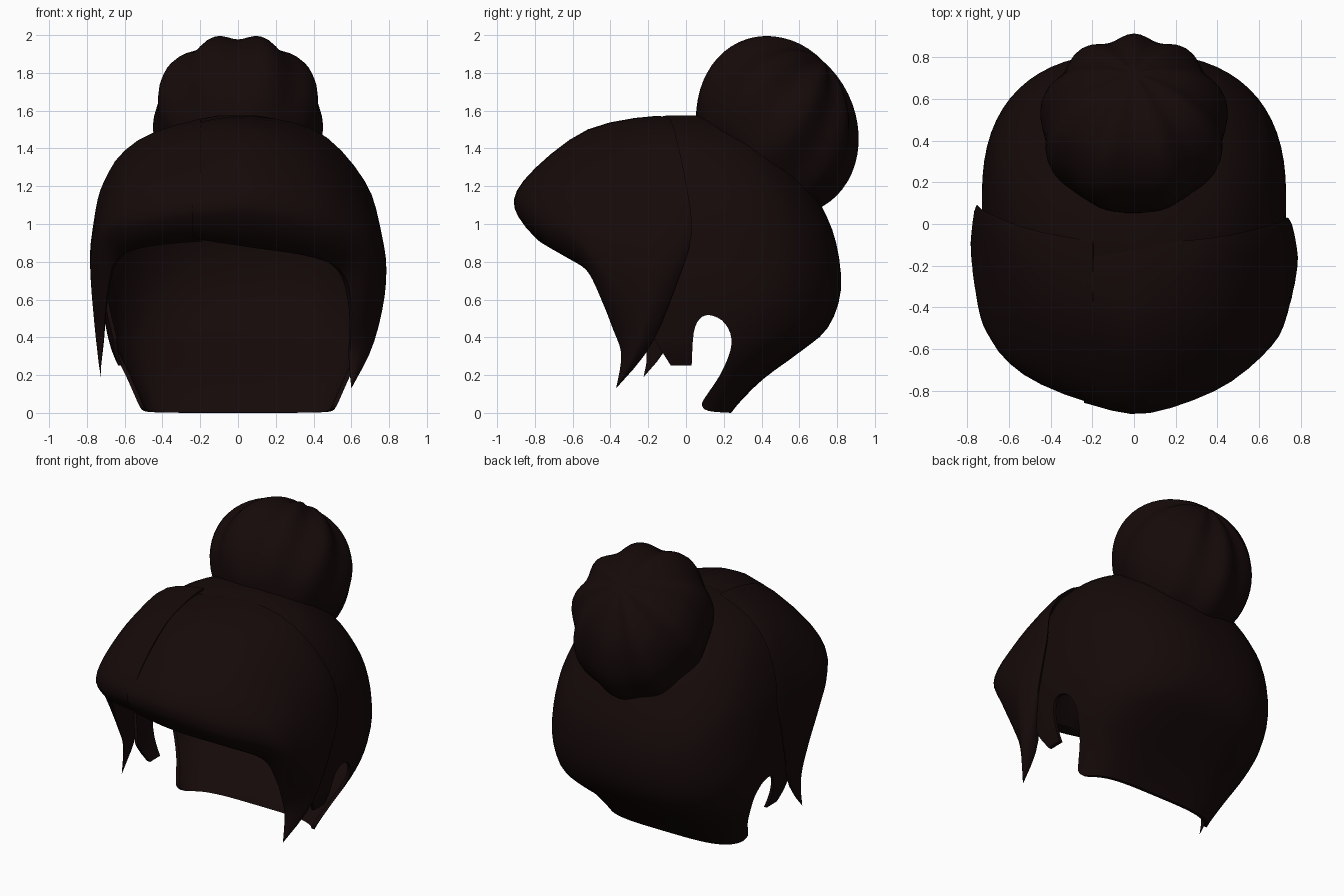
import bpy, bmesh, math
from mathutils import Vector, Matrix

if "Cube" in bpy.data.objects:
    bpy.data.objects.remove(bpy.data.objects["Cube"])

mat = bpy.data.materials.new("dark_brown_hair")
mat.diffuse_color = (0.008, 0.003, 0.003, 1)
mat.use_nodes = True
mat.node_tree.nodes["Principled BSDF"].inputs["Base Color"].default_value = mat.diffuse_color


def make(name, bm):
    bmesh.ops.recalc_face_normals(bm, faces=bm.faces)
    me = bpy.data.meshes.new(name)
    bm.to_mesh(me)
    bm.free()
    ob = bpy.data.objects.new(name, me)
    bpy.context.collection.objects.link(ob)
    me.materials.append(mat)
    return ob


def smooth(ob, deg=45):
    bpy.ops.object.select_all(action='DESELECT')
    ob.select_set(True)
    bpy.context.view_layer.objects.active = ob
    bpy.ops.object.shade_smooth_by_angle(angle=math.radians(deg))


def spline(pts, t, closed=False):
    # Catmull-Rom interpolation
    n = len(pts)
    i = int(math.floor(t)) if closed else min(int(t), n - 2)
    f = t - i
    g = (lambda k: pts[k % n]) if closed else (lambda k: pts[max(0, min(n - 1, k))])
    a, b, c, d = g(i - 1), g(i), g(i + 1), g(i + 2)
    return 0.5 * (2 * b + (c - a) * f + (2 * a - 5 * b + 4 * c - d) * f ** 2
                  + (3 * b - a - 3 * c + d) * f ** 3)


def bridge(bm, rings):
    for r, s in zip(rings, rings[1:]):
        n = len(r)
        for k in range(n):
            bm.faces.new((r[k], r[(k + 1) % n], s[(k + 1) % n], s[k]))


# Fringe: guide lines running from the parting to the side tip
TIP = (.60, -.37, .13)
back = [(-.24, -.15, 1.53), (.05, -.10, 1.57), (.42, -.06, 1.49), (.67, 0, 1.22),
        (.74, .03, .95), (.735, -.05, .68), (.69, -.18, .38), TIP]
mid = [(-.24, -.47, 1.465), (.05, -.52, 1.50), (.42, -.42, 1.40), (.67, -.28, 1.15),
       (.77, -.16, .90), (.78, -.17, .65), (.715, -.24, .36), TIP]
front = [(-.24, -.81, 1.19), (.05, -.86, 1.23), (.42, -.73, 1.16), (.67, -.54, 1.0),
         (.755, -.36, .83), (.75, -.28, .60), (.69, -.29, .35), TIP]
lower = [(-.24, -.84, 1.03), (.05, -.89, 1.04), (.42, -.77, .96), (.65, -.57, .86),
         (.70, -.45, .70), (.68, -.38, .53), (.64, -.335, .33), TIP]
inner = [(-.24, -.66, .94), (.05, -.66, .89), (.38, -.58, .84), (.53, -.48, .75),
         (.58, -.42, .60), (.59, -.37, .45), (.585, -.33, .30), TIP]
guides = [[Vector(p) for p in g] for g in (back, mid, front, lower, inner)]
lining = [Vector((p.x * .86, p.y * .86, p.z * .95)) for p in guides[1]]
lining[-1] = Vector(TIP)
guides.append(lining)


def left_shape(p):
    # thinner, slightly lower strand swept further back
    w = max(0, min(1, (p.x - .2) / .35))
    late = max(0, min(1, (.8 - p.z) / .6))
    dz = (1.15 - p.z) * .17
    return Vector((-(p.x + w * (.78 - p.x) * (.4 + .3 * late)),
                   p.y * .985 + .06 * w + .08 * late,
                   p.z + (min(.06, dz) if dz > 0 else dz * w)))


def fringe(name, start, shape):
    bm = bmesh.new()
    rings, steps = [], 26
    for i in range(steps + 1):
        s = start + (7 - start) * i / steps
        sec = [spline(g, s) for g in guides]
        rings.append([bm.verts.new(shape(spline(sec, k / 4, True))) for k in range(24)])
    bridge(bm, rings)
    bm.faces.new(rings[0])
    bmesh.ops.remove_doubles(bm, verts=bm.verts, dist=.0005)
    smooth(make(name, bm))


fringe("fringe_right", 0, lambda p: p)
fringe("fringe_left", 1.4, left_shape)

# Back hair: rings of z, half width, back y, front y, squareness
levels = [(1.575, .10, .14, -.10, 2), (1.54, .26, .28, -.24, 2), (1.45, .45, .44, -.40, 2.1),
          (1.30, .59, .59, -.50, 2.3), (1.10, .68, .715, -.55, 2.4), (.90, .715, .795, -.60, 2.5),
          (.65, .73, .82, -.60, 2.5), (.45, .70, .75, -.55, 2.6), (.32, .665, .60, -.50, 2.8),
          (.18, .60, .41, -.45, 3.2), (.04, .53, .27, -.40, 3.8), (-.06, .50, .20, -.40, 3.8)]
levels = [Vector(v) for v in levels]
bm = bmesh.new()
rings = []
for i in range(34):
    z, a, yb, yf, e = spline(levels, i / 3)
    c, b = (yb + yf) / 2, (yb - yf) / 2
    ring = []
    for k in range(64):
        t = 2 * math.pi * k / 64
        co, si = math.cos(t), math.sin(t)
        ring.append(bm.verts.new((a * math.copysign(abs(co) ** (2 / e), co),
                                  c + b * math.copysign(abs(si) ** (2 / e), si), z)))
    rings.append(ring)
bridge(bm, rings)
bm.faces.new(rings[0])
cap = make("back_hair", bm)
sol = cap.modifiers.new("thickness", 'SOLIDIFY')
sol.thickness = .02
sol.offset = -1

# Side outline with sideburn, rounded ear opening and nape
notch = [Vector(p) for p in [(.03, .25), (.04, .42), (.07, .495), (.12, .518), (.19, .49),
                             (.235, .42), (.235, .33), (.18, .20), (.10, .08), (.085, .04),
                             (.12, .01), (.24, 0)]]
outline = [(-.15, 1.7), (-.15, 1.2), (-.12, .9), (-.12, .6), (-.17, .4), (-.15, .36), (-.08, .25)]
outline += [tuple(spline(notch, i / 3)) for i in range(34)]
outline += [(1, 0), (1, 1.7)]
bm = bmesh.new()
sides = [[bm.verts.new((x, y, z)) for y, z in outline] for x in (-1, 1)]
bridge(bm, sides)
for s in sides:
    bm.faces.new(s)
cutter = make("outline_cutter", bm)
cutter.hide_render = True
cut = cap.modifiers.new("outline", 'BOOLEAN')
cut.operation = 'INTERSECT'
cut.solver = 'EXACT'
cut.object = cutter
bpy.context.view_layer.update()
deps = bpy.context.evaluated_depsgraph_get()
cut_mesh = bpy.data.meshes.new_from_object(cap.evaluated_get(deps))
cap.modifiers.clear()
cap.data = cut_mesh
bpy.data.objects.remove(cutter)
smooth(cap)

# Bun: fluted ball leaning backwards, stretched down onto the back of the head
bm = bmesh.new()
bmesh.ops.create_uvsphere(bm, u_segments=72, v_segments=28, radius=1)
for v in bm.verts:
    r = math.hypot(v.co.x, v.co.y)
    ang = math.atan2(v.co.x, v.co.y)
    v.co *= 1 + .04 * r * max(0, v.co.z + .6) ** .5 * math.cos(9 * ang)


def rot(deg):
    return Matrix.Rotation(math.radians(deg), 4, 'X')


bm.transform(Matrix.Translation((0, .475, 1.52)) @ rot(25)
             @ Matrix.Diagonal((.445, .41, .485, 1)) @ rot(-25) @ rot(-40))
for v in bm.verts:
    v.co.x *= 1 + .16 * max(-.25, v.co.z - 1.55)
smooth(make("bun", bm))
